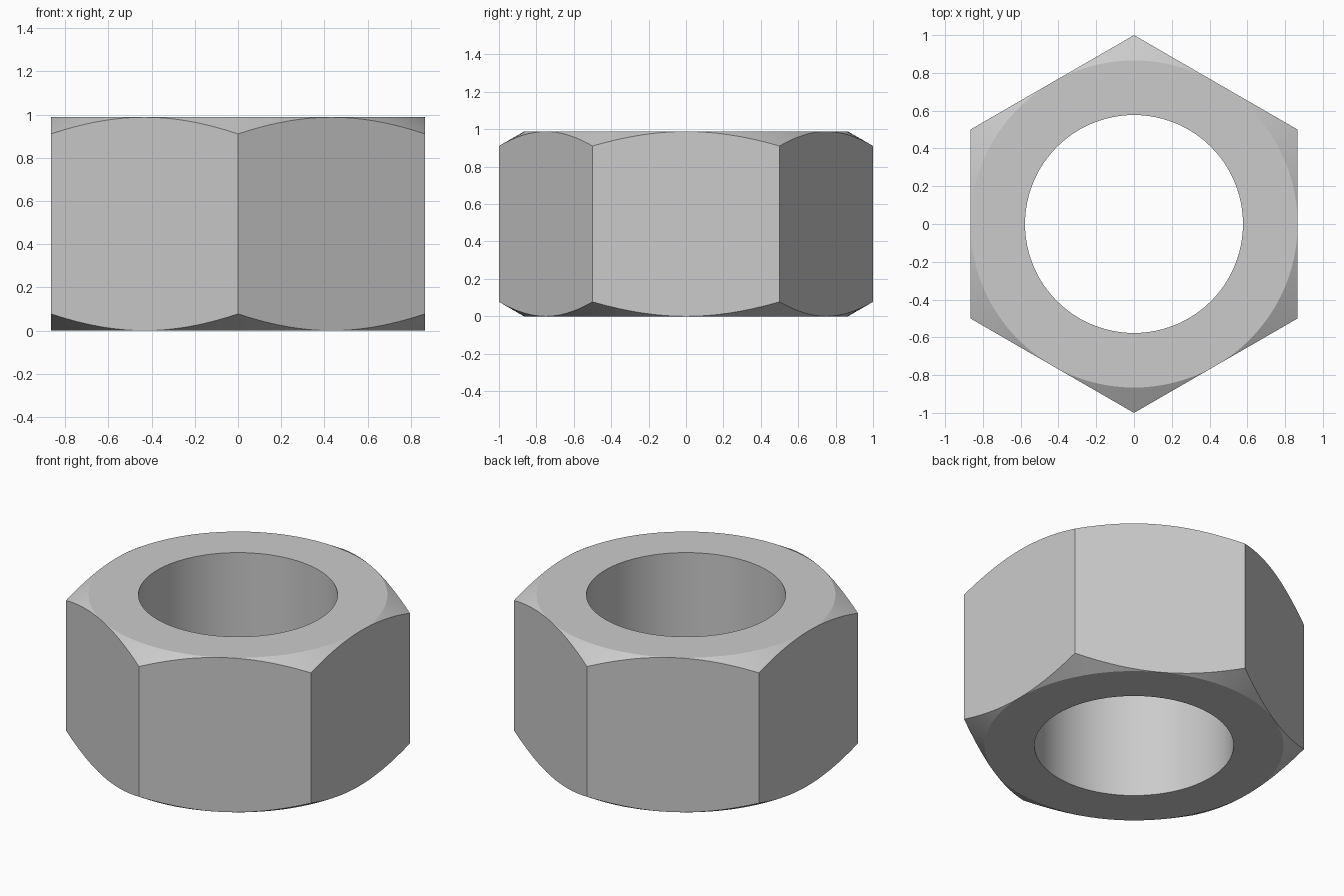
import bpy, bmesh, math

if "Cube" in bpy.data.objects:
    bpy.data.objects.remove(bpy.data.objects["Cube"])

APOTHEM = math.sqrt(3) / 2   # centre to flat; corners reach radius 1
HOLE = 0.577
HEIGHT = 0.988
SLOPE = math.tan(math.radians(30))
STEPS = 96                   # multiple of 12: hits every corner and flat centre


def section(angle):
    """Nut cross-section at an angle: bore, end faces, conical chamfers, flat."""
    off = (angle + math.pi / 6) % (math.pi / 3) - math.pi / 6
    rim = APOTHEM / math.cos(off)
    cut = (rim - APOTHEM) * SLOPE
    return [(HOLE, 0), (APOTHEM, 0), (rim, cut),
            (rim, HEIGHT - cut), (APOTHEM, HEIGHT), (HOLE, HEIGHT)]


# Hexagonal nut: sweep the varying section around z
bm = bmesh.new()
rings = []
for i in range(STEPS):
    a = 2 * math.pi * i / STEPS
    rings.append([bm.verts.new((r * math.cos(a), r * math.sin(a), z))
                  for r, z in section(a)])
for i, ring in enumerate(rings):
    nxt = rings[(i + 1) % STEPS]
    for j in range(6):
        k = (j + 1) % 6
        bm.faces.new((ring[j], nxt[j], nxt[k], ring[k]))

# Chamfer vanishes at flat centres
bmesh.ops.remove_doubles(bm, verts=bm.verts, dist=1e-5)
bmesh.ops.recalc_face_normals(bm, faces=bm.faces)

mesh = bpy.data.meshes.new("hex_nut")
bm.to_mesh(mesh)
bm.free()
nut = bpy.data.objects.new("hex_nut", mesh)
bpy.context.collection.objects.link(nut)

# Smooth bore and chamfer cones, crisp edges elsewhere
bpy.context.view_layer.objects.active = nut
nut.select_set(True)
bpy.ops.object.shade_smooth_by_angle(angle=math.radians(20))
